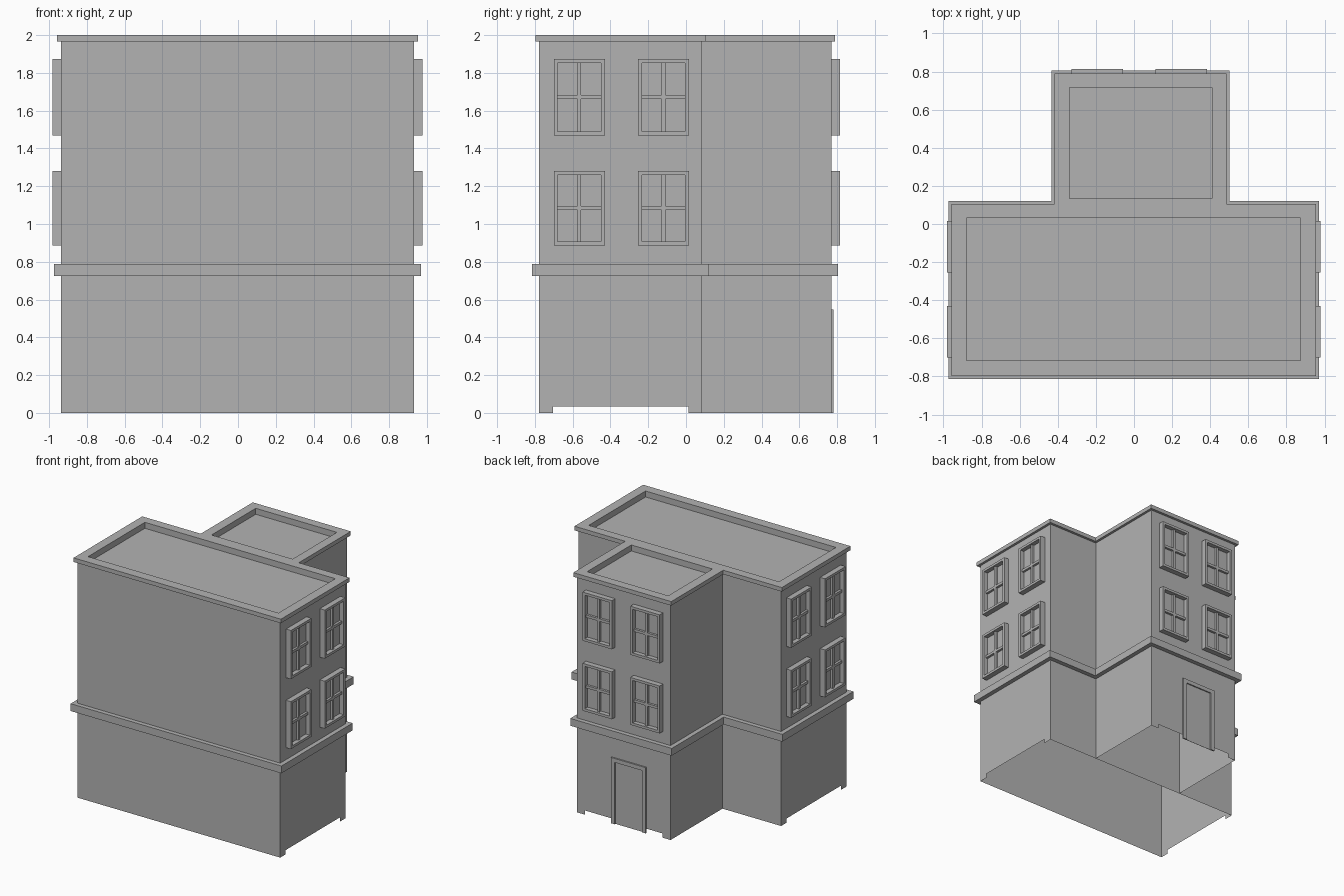
import bpy, bmesh
from mathutils import Matrix, Vector

if "Cube" in bpy.data.objects:
    bpy.data.objects.remove(bpy.data.objects["Cube"])

# Single plaster colour
plaster = bpy.data.materials.new("plaster_grey")
plaster.use_nodes = True
plaster.diffuse_color = (0.45, 0.45, 0.45, 1)
plaster.node_tree.nodes["Principled BSDF"].inputs["Base Color"].default_value = (0.45, 0.45, 0.45, 1)

# Main block and rear wing extents
X0, X1, Y0, Y1 = -0.936, 0.933, -0.777, 0.085
WX0, WX1, WY1 = -0.396, 0.465, 0.769
WALL_TOP, ROOF_TOP = 1.966, 2.0


def outline(d=0.0):
    """T-shaped plan, counter-clockwise, grown outward by d."""
    return [(X0 - d, Y0 - d), (X1 + d, Y0 - d), (X1 + d, Y1 + d), (WX1 + d, Y1 + d),
            (WX1 + d, WY1 + d), (WX0 - d, WY1 + d), (WX0 - d, Y1 + d), (X0 - d, Y1 + d)]


def rect(x0, x1, y0, y1):
    return [(x0, y0), (x1, y0), (x1, y1), (x0, y1)]


def loft(bm, levels):
    """Join successive closed outlines with quads; return the vertex loops."""
    loops = [[bm.verts.new((x, y, z)) for x, y in pts] for pts, z in levels]
    for a, b in zip(loops, loops[1:]):
        for i in range(len(a)):
            j = (i + 1) % len(a)
            bm.faces.new((a[i], a[j], b[j], b[i]))
    return loops


def block(bm, x0, x1, y0, y1, z0, z1):
    r = rect(x0, x1, y0, y1)
    low, high = loft(bm, [(r, z0), (r, z1)])
    bm.faces.new(high)
    bm.faces.new(low[::-1])


def finish(bm, name, matrix=None):
    mesh = bpy.data.meshes.new(name)
    bm.to_mesh(mesh)
    bm.free()
    mesh.materials.append(plaster)
    obj = bpy.data.objects.new(name, mesh)
    if matrix:
        obj.matrix_world = matrix
    bpy.context.collection.objects.link(obj)
    return obj


def on_wall(origin, normal):
    """Local x runs along the wall, y up, z outward."""
    n, up = Vector(normal), Vector((0, 0, 1))
    rot = Matrix((up.cross(n), up, n)).transposed()
    return Matrix.Translation(origin) @ rot.to_4x4()


# Walls: open-bottomed shell with shallow notches under the windowed sides
bm = bmesh.new()
plan = outline()
NOTCH_IN, NOTCH_UP = 0.073, 0.035
segments = list(zip(plan, plan[1:] + plan[:1])) + [(plan[3], plan[6])]
for index, (p, q) in enumerate(segments):
    p, q = Vector((*p, 0)), Vector((*q, 0))
    pts = [p]
    if index in (1, 4, 7):
        step = (q - p).normalized() * NOTCH_IN
        lift = Vector((0, 0, NOTCH_UP))
        pts += [p + step, p + step + lift, q - step + lift, q - step]
    top = Vector((0, 0, WALL_TOP))
    pts += [q, q + top, p + top]
    bm.faces.new([bm.verts.new(v) for v in pts])
bmesh.ops.remove_doubles(bm, verts=bm.verts, dist=0.0005)
finish(bm, "walls")

# Belt course between the storeys
bm = bmesh.new()
loft(bm, [(outline(), 0.726), (outline(0.037), 0.726), (outline(0.037), 0.787), (outline(), 0.787)])
finish(bm, "belt_course")

# Roof: overhanging edge with two sunken decks
bm = bmesh.new()
rims = [loft(bm, [(outline(), WALL_TOP), (outline(0.021), WALL_TOP), (outline(0.021), ROOF_TOP)])[-1]]
for deck in (rect(-0.88, 0.875, -0.717, 0.031), rect(-0.338, 0.41, 0.134, 0.716)):
    rim, floor = loft(bm, [(deck, ROOF_TOP), (deck, ROOF_TOP - 0.05)])
    bm.faces.new(floor)
    rims.append(rim)
edges = [bm.edges.get((r[i - 1], r[i])) for r in rims for i in range(len(r))]
bmesh.ops.triangle_fill(bm, edges=edges, use_beauty=True, normal=(0, 0, 1))
bmesh.ops.dissolve_limit(bm, angle_limit=0.01, verts=[], edges=[
    e for e in bm.edges if all(v.co.z > ROOF_TOP - 0.001 for v in e.verts) and e not in edges])
finish(bm, "roof")


# Windows: raised frame, recessed pane and crossing glazing bars
def window(name, origin, normal, height):
    w, h, b, out = 0.135, height / 2, 0.021, 0.045
    outer = rect(-w, w, -h, h)
    inner = rect(b - w, w - b, b - h, h - b)
    bm = bmesh.new()
    pane = loft(bm, [(outer, 0), (outer, out), (inner, out), (inner, 0.008)])[-1]
    bm.faces.new(pane)
    block(bm, -0.01, 0.01, b - h, h - b, 0.008, 0.028)
    block(bm, b - w, w - b, -0.011, 0.011, 0.008, 0.027)
    finish(bm, name, on_wall(origin, normal))


for storey, z, height in (("lower", 1.084, 0.395), ("upper", 1.672, 0.405)):
    for spot, y in (("front", -0.565), ("rear", -0.119)):
        window(f"window_left_{spot}_{storey}", (X1, y, z), (1, 0, 0), height)
        window(f"window_right_{spot}_{storey}", (X0, y, z), (-1, 0, 0), height)
    for spot, x in (("left", 0.249), ("right", -0.192)):
        window(f"window_back_{spot}_{storey}", (x, WY1, z), (0, 1, 0), height)

# Back door: thin panel with jambs and lintel
door_place = on_wall((-0.015, WY1, 0), (0, 1, 0))
bm = bmesh.new()
block(bm, -0.125, 0.125, 0, 0.515, 0, 0.002)
finish(bm, "door_panel", door_place)
bm = bmesh.new()
for side in (-1, 1):
    a, b = sorted((side * 0.125, side * 0.16))
    block(bm, a, b, 0, 0.515, 0, 0.012)
block(bm, -0.16, 0.16, 0.515, 0.548, 0, 0.012)
finish(bm, "door_frame", door_place)
